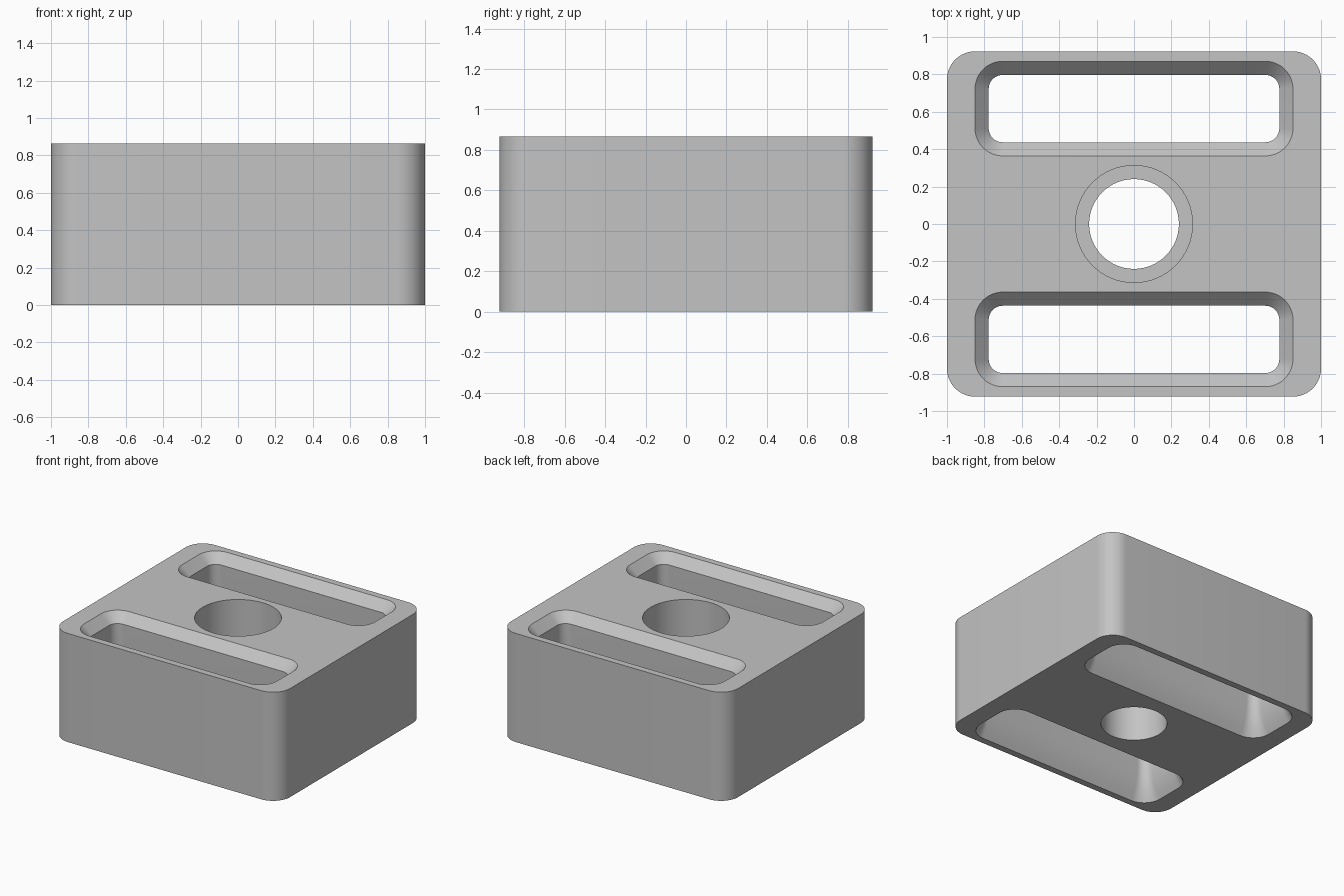
import bpy
import bmesh
from math import cos, sin, pi

cube = bpy.data.objects.get("Cube")
if cube:
    bpy.data.objects.remove(cube, do_unlink=True)

HEIGHT = 0.865
FLARE = 0.073      # widening of each slot at its mouths
TAPER = 0.25       # height of the curved flare at the bottom

grey = bpy.data.materials.new("grey")
grey.use_nodes = True
grey.diffuse_color = (0.55, 0.55, 0.55, 1)
grey.node_tree.nodes["Principled BSDF"].inputs["Base Color"].default_value = (0.55, 0.55, 0.55, 1)


def rounded_ring(hx, hy, r, z, cy=0, steps=12):
    """Closed outline of a rounded rectangle at height z."""
    points = []
    for quarter, (sx, sy) in enumerate([(1, 1), (-1, 1), (-1, -1), (1, -1)]):
        for i in range(steps + 1):
            a = (quarter + i / steps) * pi / 2
            points.append((sx * (hx - r) + r * cos(a), cy + sy * (hy - r) + r * sin(a), z))
    return points


def circle_ring(r, z, steps=64):
    return [(r * cos(2 * pi * i / steps), r * sin(2 * pi * i / steps), z) for i in range(steps)]


def loft(name, rings):
    """Solid skinned through matching rings from bottom to top."""
    bm = bmesh.new()
    rows = [[bm.verts.new(p) for p in ring] for ring in rings]
    for low, high in zip(rows, rows[1:]):
        for i in range(len(low)):
            j = (i + 1) % len(low)
            bm.faces.new((low[i], low[j], high[j], high[i]))
    bm.faces.new(rows[0][::-1])
    bm.faces.new(rows[-1])
    bmesh.ops.recalc_face_normals(bm, faces=bm.faces[:])
    mesh = bpy.data.meshes.new(name)
    bm.to_mesh(mesh)
    bm.free()
    obj = bpy.data.objects.new(name, mesh)
    bpy.context.collection.objects.link(obj)
    mesh.materials.append(grey)
    return obj


def slot_cutter(name, cy):
    """Slot with a chamfered top mouth and a curved flare at the bottom."""
    def ring(grow, z):
        return rounded_ring(0.777 + grow, 0.18 + grow, 0.075 + grow, z, cy)
    rings = [ring(FLARE * 1.04, -0.005)]
    for i in range(7):
        t = i / 6
        rings.append(ring(FLARE * (1 - t) ** 2, TAPER * t))
    rings.append(ring(0, HEIGHT - FLARE))
    rings.append(ring(FLARE + 0.02, HEIGHT + 0.02))
    return loft(name, rings)


# Main block
block = loft("block", [rounded_ring(1, 0.923, 0.15, 0), rounded_ring(1, 0.923, 0.15, HEIGHT)])

# Slots and the stepped centre hole
cutters = [
    slot_cutter("front_slot_cutter", -0.617),
    slot_cutter("back_slot_cutter", 0.617),
    loft("hole_cutter", [circle_ring(0.24, -0.1), circle_ring(0.24, 0.43),
                         circle_ring(0.313, 0.43), circle_ring(0.313, HEIGHT + 0.1)]),
]
bpy.ops.object.select_all(action='DESELECT')
bpy.context.view_layer.objects.active = block
block.select_set(True)
for cutter in cutters:
    cutter.hide_render = True
    mod = block.modifiers.new(cutter.name, 'BOOLEAN')
    mod.operation = 'DIFFERENCE'
    mod.solver = 'EXACT'
    mod.object = cutter
    bpy.ops.object.modifier_apply(modifier=mod.name)
    bpy.data.objects.remove(cutter, do_unlink=True)

bpy.ops.object.shade_smooth_by_angle(angle=pi / 6)
